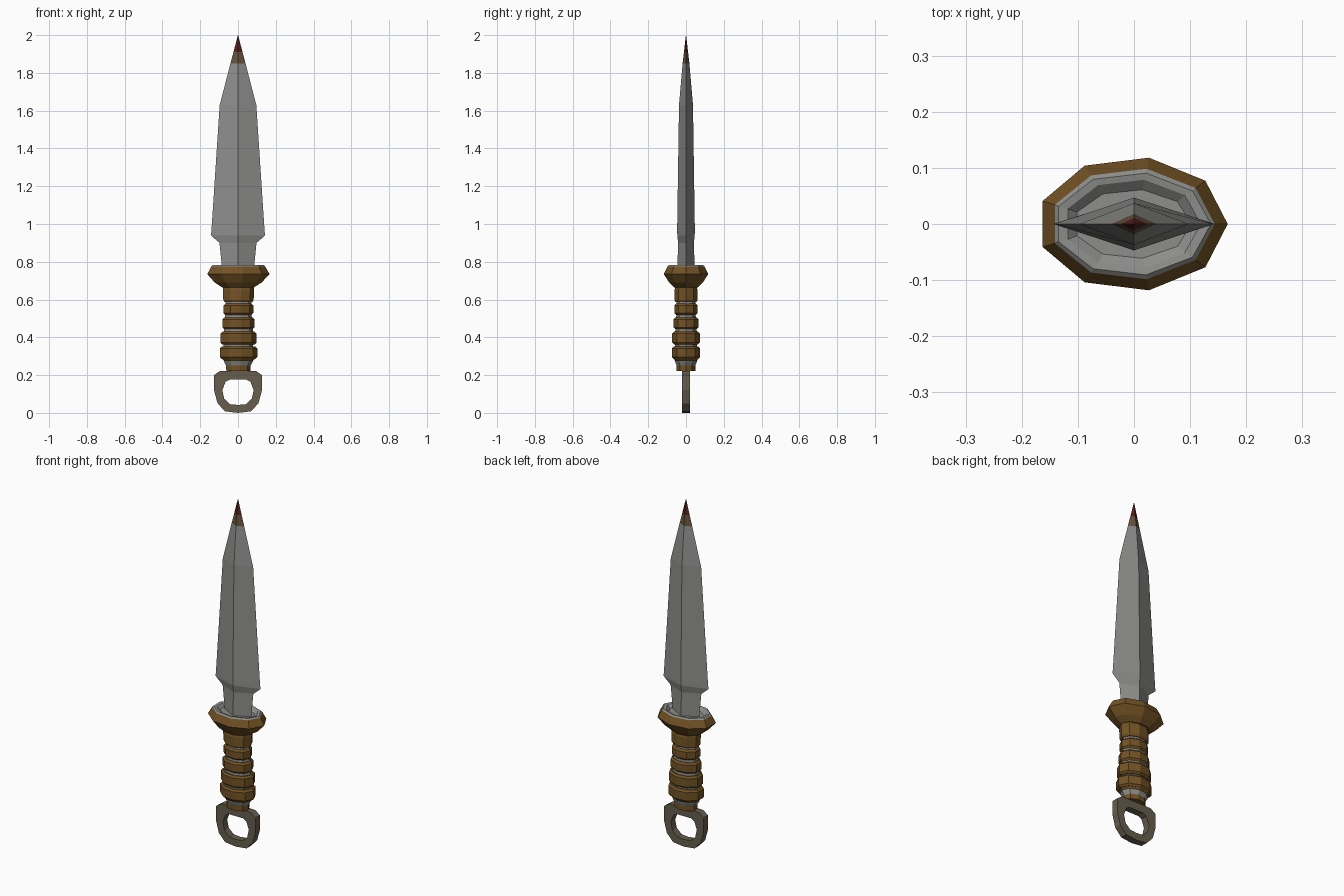
import bpy, bmesh, math

if "Cube" in bpy.data.objects:
    bpy.data.objects.remove(bpy.data.objects["Cube"])

def material(name, rgb):
    m = bpy.data.materials.new(name)
    m.diffuse_color = (*rgb, 1)
    m.use_nodes = True
    m.node_tree.nodes["Principled BSDF"].inputs["Base Color"].default_value = m.diffuse_color
    return m

STEEL = material("steel grey", (0.27, 0.27, 0.26))
BROWN = material("leather brown", (0.17, 0.085, 0.018))
IRON = material("dull iron", (0.135, 0.112, 0.075))
RUST = material("rusty brown", (0.13, 0.085, 0.05))
RED = material("dark red", (0.095, 0.014, 0.014))

def finish(name, bm, mats):
    bmesh.ops.recalc_face_normals(bm, faces=bm.faces)
    me = bpy.data.meshes.new(name)
    bm.to_mesh(me)
    bm.free()
    for m in mats:
        me.materials.append(m)
    ob = bpy.data.objects.new(name, me)
    bpy.context.collection.objects.link(ob)
    return ob

def loft(name, sections, sides, mats, band_mats=None, cx=0.0):
    """Stack elliptical n-sided sections (z, rx, ry) and cap both ends."""
    bm = bmesh.new()
    rings = []
    for z, rx, ry in sections:
        rings.append([bm.verts.new((cx + rx * math.cos(2 * math.pi * i / sides),
                                    ry * math.sin(2 * math.pi * i / sides), z))
                      for i in range(sides)])
    for k in range(len(rings) - 1):
        a, b = rings[k], rings[k + 1]
        for i in range(sides):
            j = (i + 1) % sides
            f = bm.faces.new((a[i], a[j], b[j], b[i]))
            f.material_index = band_mats[k] if band_mats else 0
    bm.faces.new(rings[0][::-1])
    bm.faces.new(rings[-1]).material_index = band_mats[-1] if band_mats else 0
    return finish(name, bm, mats)

# Blade: diamond section, stained towards the point
loft("blade",
     [(0.75, 0.083, 0.046), (0.90, 0.098, 0.042), (0.94, 0.144, 0.046), (0.96, 0.141, 0.047),
      (1.63, 0.097, 0.037), (1.85, 0.040, 0.018), (1.91, 0.024, 0.011), (2.0, 0.0005, 0.0005)],
     4, [STEEL, RUST, RED], [0, 0, 0, 0, 0, 1, 2])

# Guard: nine-sided collar with a dished steel top
loft("guard",
     [(0.665, 0.088, 0.065), (0.69, 0.128, 0.09), (0.735, 0.170, 0.120), (0.775, 0.147, 0.100),
      (0.782, 0.140, 0.092), (0.780, 0.122, 0.080), (0.765, 0.105, 0.062)],
     9, [BROWN, STEEL], [0, 0, 0, 1, 1, 1], cx=-0.003)

# Grip core, seen in the grooves between the wraps
loft("grip_core", [(0.23, 0.055, 0.042), (0.27, 0.078, 0.058), (0.40, 0.082, 0.060),
                   (0.52, 0.072, 0.052), (0.68, 0.070, 0.052)], 9, [STEEL])

# Grip wraps: bevelled bands (bottom, top, half width, half depth)
for n, (z0, z1, rx, ry) in enumerate([(0.285, 0.352, 0.102, 0.076), (0.362, 0.430, 0.098, 0.074),
                                      (0.443, 0.505, 0.088, 0.067), (0.518, 0.578, 0.081, 0.063)]):
    e, s = 0.010, 0.010
    loft(f"grip_wrap_{n + 1}", [(z0, rx - s, ry - s), (z0 + e, rx, ry), (z1 - e, rx, ry),
                                (z1, rx - s, ry - s)], 9, [BROWN])
loft("grip_top", [(0.588, 0.076, 0.056), (0.598, 0.083, 0.063), (0.65, 0.085, 0.062),
                  (0.675, 0.085, 0.055)], 9, [BROWN])
loft("grip_base", [(0.222, 0.066, 0.050), (0.265, 0.067, 0.050), (0.288, 0.092, 0.068)],
     9, [BROWN])

# Pommel ring: half outline mirrored, then extruded to thickness
outer = [(0.0, 0.224), (0.095, 0.222), (0.127, 0.200), (0.127, 0.12), (0.108, 0.05), (0.068, 0.008), (0.0, 0.0)]
inner = [(0.0, 0.176), (0.045, 0.176), (0.066, 0.165), (0.083, 0.12), (0.073, 0.075), (0.042, 0.046), (0.0, 0.042)]
def closed(pts):
    return pts + [(-x, z) for x, z in pts[-2:0:-1]]
bm = bmesh.new()
loops = [[bm.verts.new((x, y, z)) for x, z in closed(p)]
         for p, y in ((outer, -0.02), (outer, 0.02), (inner, 0.02), (inner, -0.02))]
for k in range(4):
    a, b = loops[k], loops[(k + 1) % 4]
    for i in range(len(a)):
        j = (i + 1) % len(a)
        bm.faces.new((a[i], a[j], b[j], b[i]))
finish("pommel_ring", bm, [IRON])
